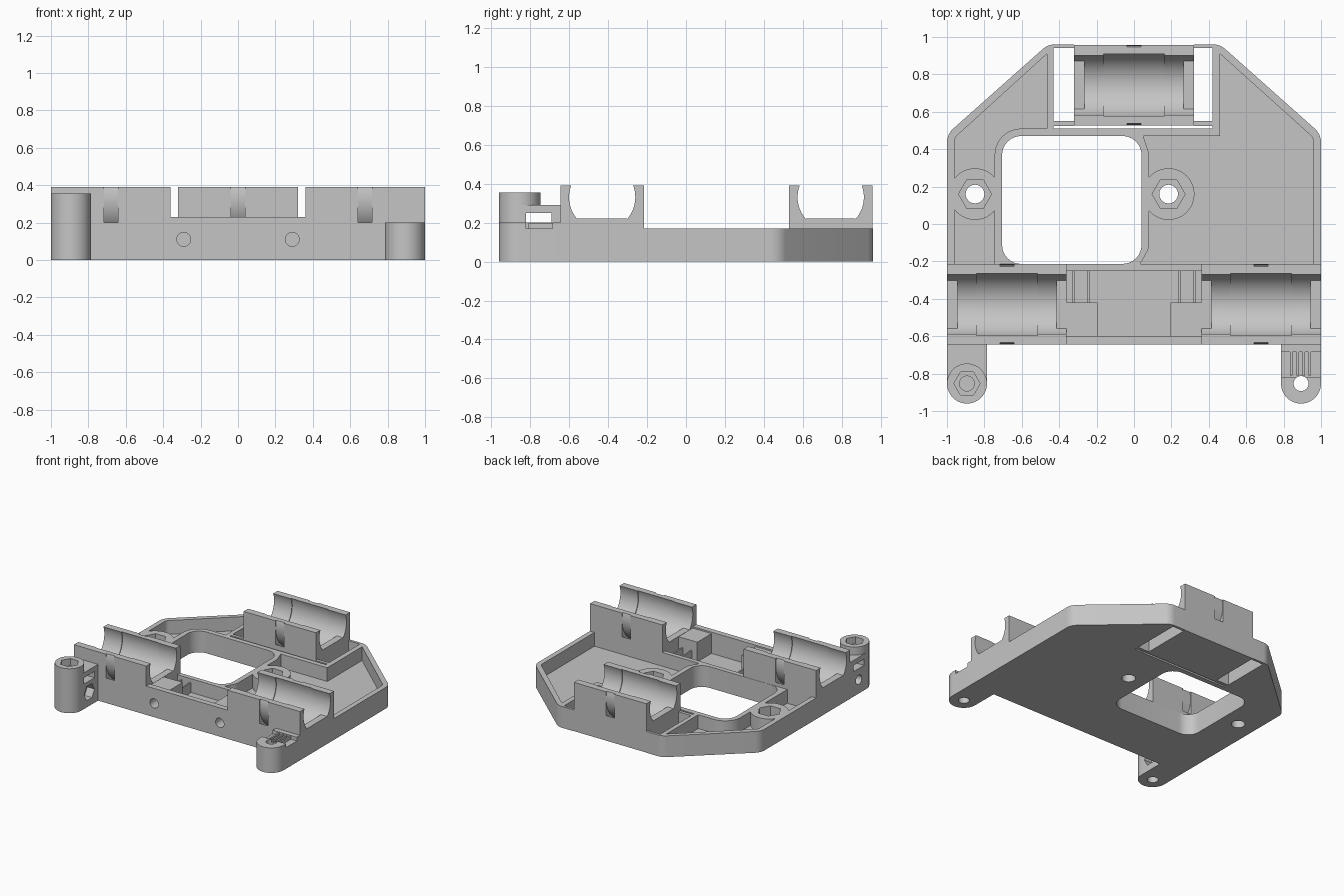
import bpy, bmesh
from math import sin, cos, tan, pi
from mathutils import Vector

if "Cube" in bpy.data.objects:
    bpy.data.objects.remove(bpy.data.objects["Cube"])

grey = bpy.data.materials.new("plain grey")
grey.use_nodes = True
grey.diffuse_color = (0.56, 0.56, 0.56, 1)
grey.node_tree.nodes["Principled BSDF"].inputs["Base Color"].default_value = grey.diffuse_color


def prism(name, pts, lo, hi, axis="z"):
    """Extrude a 2D profile along one axis."""
    place = {"x": lambda u, v, w: (w, u, v),
             "y": lambda u, v, w: (u, w, v),
             "z": lambda u, v, w: (u, v, w)}[axis]
    bm = bmesh.new()
    low = [bm.verts.new(place(u, v, lo)) for u, v in pts]
    high = [bm.verts.new(place(u, v, hi)) for u, v in pts]
    bm.faces.new(low)
    bm.faces.new(high)
    n = len(pts)
    for i in range(n):
        j = (i + 1) % n
        bm.faces.new((low[i], low[j], high[j], high[i]))
    bmesh.ops.recalc_face_normals(bm, faces=bm.faces)
    mesh = bpy.data.meshes.new(name)
    bm.to_mesh(mesh)
    bm.free()
    mesh.materials.append(grey)
    ob = bpy.data.objects.new(name, mesh)
    bpy.context.collection.objects.link(ob)
    return ob


def box(name, x0, x1, y0, y1, z0, z1):
    return prism(name, [(x0, y0), (x1, y0), (x1, y1), (x0, y1)], z0, z1)


def ngon(cx, cy, r, n=48):
    return [(cx + r * cos(2 * pi * i / n), cy + r * sin(2 * pi * i / n)) for i in range(n)]


def rounded(corners, steps=8):
    """Round each (x, y, radius) corner of a polygon."""
    out = []
    for i, (x, y, r) in enumerate(corners):
        p = Vector((x, y))
        if r == 0:
            out.append((x, y))
            continue
        a = (Vector(corners[i - 1][:2]) - p).normalized()
        b = (Vector(corners[(i + 1) % len(corners)][:2]) - p).normalized()
        half = a.angle(b) / 2
        centre = p + (a + b).normalized() * (r / sin(half))
        start = p + a * (r / tan(half)) - centre
        end = p + b * (r / tan(half)) - centre
        for k in range(steps + 1):
            t = k / steps
            q = centre + (start * (1 - t) + end * t).normalized() * r
            out.append((q.x, q.y))
    return out


def combine(target, other, op="DIFFERENCE"):
    mod = target.modifiers.new("bool", "BOOLEAN")
    mod.operation, mod.solver, mod.object = op, "EXACT", other
    bpy.context.view_layer.objects.active = target
    bpy.ops.object.modifier_apply(modifier=mod.name)
    bpy.data.objects.remove(other)


def cut(target, *cutters):
    for c in cutters:
        combine(target, c)


RIM, FLOOR, TOP = 0.17, 0.06, 0.39

# Tray with rim, two pockets, the large opening and the slots round the back holder
frame = prism("tray_frame", rounded([(-1, -0.23, 0), (1, -0.23, 0), (1, 0.48, 0.1),
              (0.46, 0.96, 0.1), (-0.46, 0.96, 0.1), (-1, 0.48, 0.1)]), 0, RIM)
cut(frame,
    prism("pocket", rounded([(-0.96, -0.22, 0), (-0.745, -0.22, 0), (-0.745, 0.51, 0.14),
          (-0.465, 0.51, 0), (-0.465, 0.91, 0), (-0.96, 0.46, 0.05)]), FLOOR, 1),
    prism("pocket", rounded([(0.03, -0.22, 0), (0.96, -0.22, 0), (0.96, 0.46, 0.05),
          (0.46, 0.91, 0), (0.46, 0.47, 0), (0.05, 0.47, 0), (0.08, 0.38, 0.08),
          (0.08, -0.13, 0.08)]), FLOOR, 1),
    prism("opening", rounded([(-0.705, -0.213, 0.1), (0.04, -0.213, 0.1),
          (0.04, 0.47, 0.1), (-0.705, 0.47, 0.1)]), -1, 1),
    box("slit", -0.43, 0.42, 0.51, 0.525, -1, 1),
    box("seat", -0.32, 0.32, 0.518, 1.1, -1, 1),
    box("window", -0.43, -0.31, 0.55, 0.94, -1, 1),
    box("window", 0.31, 0.42, 0.55, 0.94, -1, 1))

# Screw bosses with hex nut traps
for name, x in (("right_boss", -0.85), ("middle_boss", 0.185)):
    boss = prism(name, ngon(x, 0.16, 0.138), 0.03, RIM)
    cut(boss, prism("nut", ngon(x, 0.16, 0.088, 6), 0.08, 1),
        prism("hole", ngon(x, 0.16, 0.05), -1, 1))
    cut(frame, prism("hole", ngon(x, 0.16, 0.05), -1, 1))


def bearing_holder(name, x0, x1, cy, slot_x):
    """Block with a round cradle, end lips and a cable tie slot."""
    cz, half = 0.33, 0.215
    ob = box(name, x0, x1, cy - half, cy + half, 0, TOP)
    ring = prism("tie", ngon(cy, cz, 0.251), slot_x - 0.0375, slot_x + 0.0375, "x")
    cut(ring, prism("core", ngon(cy, cz, 0.213), -2, 2, "x"))
    cut(ob, ring,
        prism("bore", ngon(cy, cz, 0.17, 64), x0 - 1, x1 + 1, "x"),
        prism("relief", ngon(cy, cz, 0.176, 64), slot_x - 0.163, slot_x + 0.163, "x"))
    for i, x in enumerate((x0, x1 - 0.055)):
        box(f"{name}_lip_{i + 1}", x, x + 0.055, cy - 0.128, cy + 0.128, 0.13, 0.22)


bearing_holder("right_bearing_holder", -1, -0.36, -0.43, -0.68)
bearing_holder("left_bearing_holder", 0.36, 1, -0.43, 0.68)
bearing_holder("back_bearing_holder", -0.32, 0.32, 0.7425, 0)

# Middle bridge with screw blocks and thin ribs
bridge = box("front_bridge", -0.36, 0.36, -0.645, -0.215, 0, 0.23)
cut(bridge, box("well", -0.4, 0.4, -0.6, -0.25, FLOOR, 1),
    box("back_step", -0.5, 0.5, -0.3, 0, RIM, 1))
for side, s in (("right", -1), ("left", 1)):
    a, b = sorted((s * 0.195, s * 0.36))
    block = box(f"{side}_screw_block", a, b, -0.61, -0.42, 0.03, 0.218)
    hole = ngon(s * 0.29, 0.11, 0.037)
    cut(block, prism("screw_hole", hole, -0.7, -0.45, "y"))
    cut(bridge, prism("screw_hole", hole, -0.7, -0.55, "y"))
    for i, x in enumerate((0.245, 0.325)):
        box(f"{side}_rib_{i + 1}", s * x - 0.006, s * x + 0.006, -0.43, -0.24, 0.04, 0.14)


def ear_outline(cx):
    r = 0.107
    arc = [(cx + r * cos(pi + pi * i / 24), -0.853 + r * sin(pi + pi * i / 24)) for i in range(25)]
    return arc + [(cx + r, -0.63), (cx - r, -0.63)]


# Tall ear with nut traps and a cross slot
tall = prism("tall_ear", ear_outline(-0.893), 0, 0.29)
combine(tall, prism("post", ngon(-0.893, -0.853, 0.107), 0.01, 0.355), "UNION")
cut(tall, box("slot", -1.2, -0.6, -0.82, -0.69, 0.2, 0.25),
    prism("nut", ngon(-0.893, -0.853, 0.07, 6), 0.3, 1),
    prism("top_hole", ngon(-0.893, -0.853, 0.04), 0.15, 1),
    prism("bottom_hole", ngon(-0.893, -0.853, 0.04), -1, 0.1),
    prism("side_nut", ngon(-0.755, 0.11, 0.065, 6), -0.85, -0.7, "x"),
    prism("side_hole", ngon(-0.755, 0.11, 0.037), -1.2, -0.7, "x"))

# Low ear with a toothed belt seat
low = prism("low_ear", ear_outline(0.893), 0, 0.2)
cut(low, box("belt_seat", 0.7, 1.2, -0.82, -0.685, RIM, 1))
for i in range(4):
    x = 0.835 + i * 0.033
    combine(low, box("tooth", x, x + 0.013, -0.81, -0.67, 0.15, 0.195), "UNION")
cut(low, prism("hole", ngon(0.893, -0.853, 0.04), -1, 1))

# Smooth the round faces and keep the edges crisp
for ob in bpy.context.scene.objects:
    ob.select_set(ob.type == "MESH")
bpy.context.view_layer.objects.active = frame
bpy.ops.object.shade_smooth_by_angle(angle=0.5)
